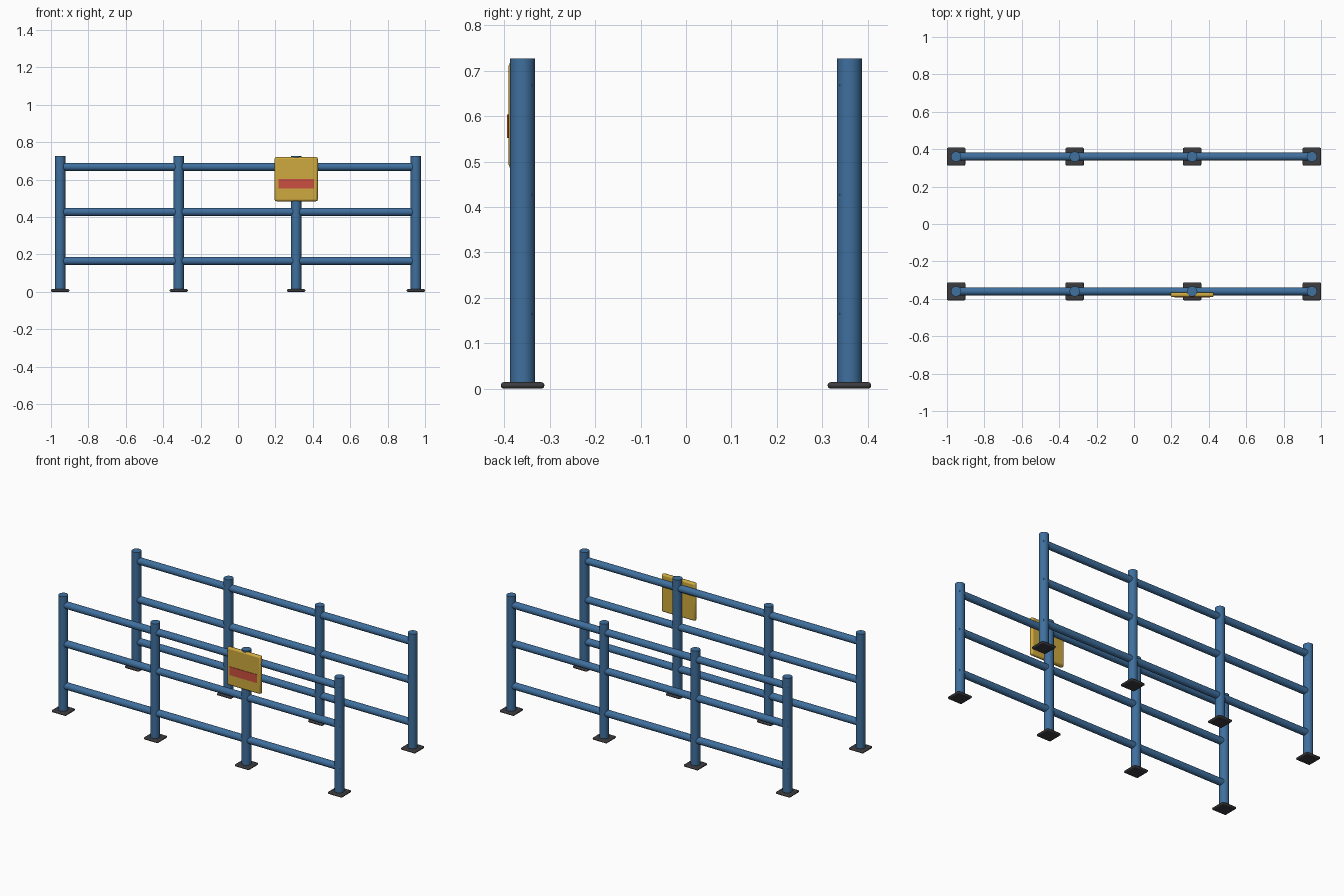
import bpy
import math

cube = bpy.data.objects.get("Cube")
if cube:
    bpy.data.objects.remove(cube, do_unlink=True)


def material(name, rgb):
    m = bpy.data.materials.new(name)
    m.use_nodes = True
    m.diffuse_color = (*rgb, 1)
    m.node_tree.nodes["Principled BSDF"].inputs["Base Color"].default_value = (*rgb, 1)
    return m


blue = material("blue_paint", (0.05, 0.16, 0.34))
dark = material("dark_steel", (0.045, 0.045, 0.05))
yellow = material("sign_yellow", (0.62, 0.40, 0.05))
red = material("sign_red", (0.60, 0.08, 0.05))


def finish(name, mat):
    obj = bpy.context.object
    obj.name = name
    obj.data.materials.append(mat)
    bpy.ops.object.shade_smooth_by_angle(angle=math.radians(35))
    return obj


def tube(name, radius, length, location, along_x=False):
    tilt = (0, math.pi / 2, 0) if along_x else (0, 0, 0)
    bpy.ops.mesh.primitive_cylinder_add(vertices=24, radius=radius, depth=length,
                                        location=location, rotation=tilt)
    return finish(name, blue)


def box(name, size, location, mat, bevel=0):
    bpy.ops.mesh.primitive_cube_add(size=1, location=location)
    bpy.context.object.scale = size
    bpy.ops.object.transform_apply(location=False, rotation=False, scale=True)
    obj = finish(name, mat)
    if bevel:
        mod = obj.modifiers.new("rounded_edges", 'BEVEL')
        mod.width = bevel
        mod.segments = 2
    return obj


HEIGHT = 0.727
POST_X = (-0.951, -0.317, 0.311, 0.951)
RAIL_Z = (0.165, 0.427, 0.668)

# Two parallel railings
for side, y in (("front", -0.36), ("back", 0.36)):
    for i, x in enumerate(POST_X):
        tube(f"{side}_post_{i + 1}", 0.0275, HEIGHT - 0.007, (x, y, (HEIGHT + 0.007) / 2))
        box(f"{side}_base_plate_{i + 1}", (0.098, 0.096, 0.014), (x, y, 0.007), dark, 0.006)
    for level, z in zip(("lower", "middle", "upper"), RAIL_Z):
        tube(f"{side}_{level}_rail", 0.0215, 1.938, (0, y, z), along_x=True)

# Warning sign on the front railing
box("sign_board", (0.232, 0.026, 0.236), (0.311, -0.378, 0.602), yellow, 0.01)
box("sign_stripe", (0.19, 0.006, 0.052), (0.311, -0.391, 0.578), red)
